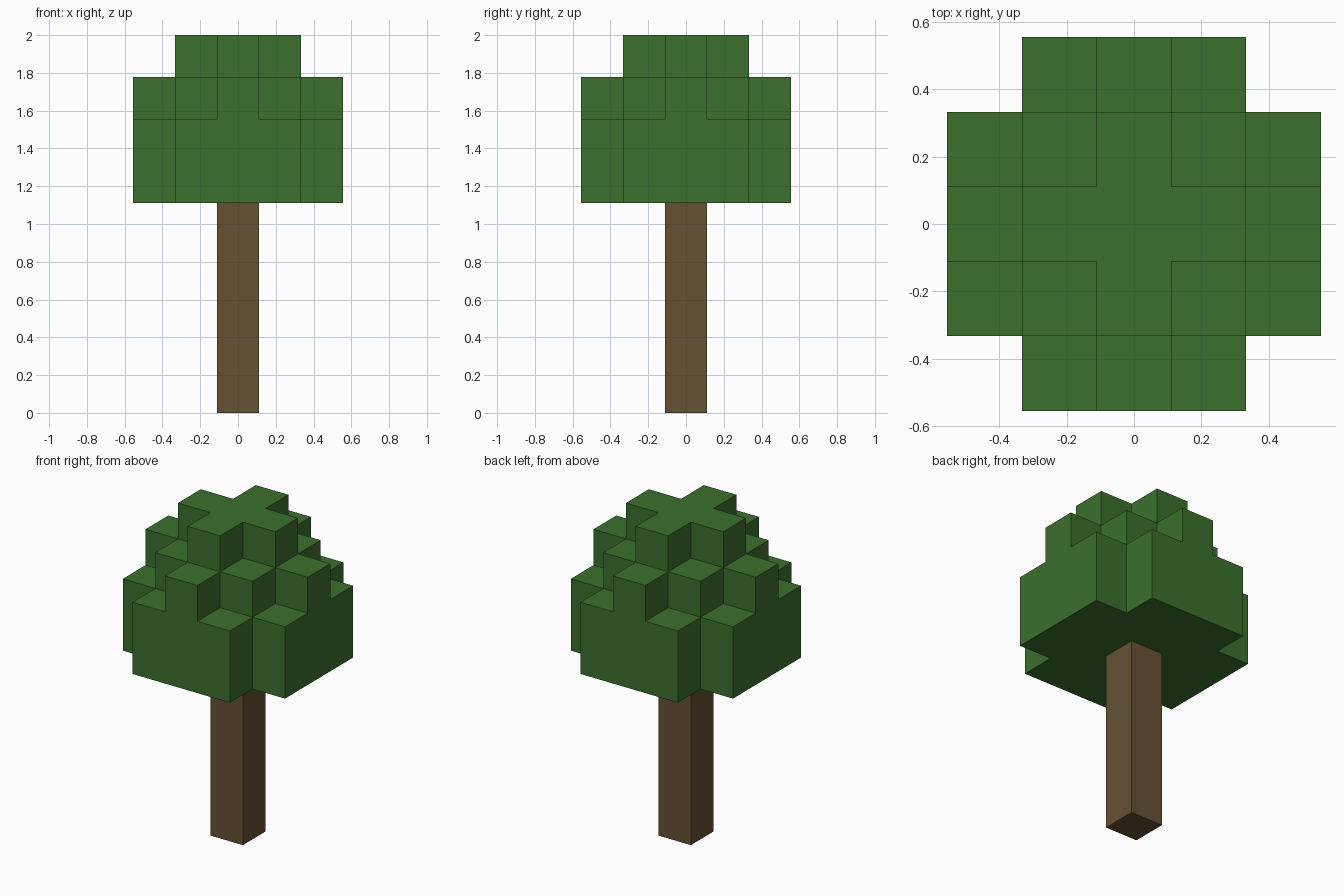
import bpy, bmesh, math
from mathutils import Vector

cube = bpy.data.objects.get("Cube")
if cube:
    bpy.data.objects.remove(cube, do_unlink=True)

UNIT = 2 / 9          # edge length of one block
TRUNK_BLOCKS = 5


def make_material(name, rgb):
    mat = bpy.data.materials.new(name)
    mat.use_nodes = True
    color = (*rgb, 1)
    mat.diffuse_color = color
    mat.node_tree.nodes["Principled BSDF"].inputs["Base Color"].default_value = color
    return mat


def block_shell(name, cells, mat):
    """Build only the outer skin of a set of unit blocks, merged into flat faces."""
    bm = bmesh.new()
    for cell in cells:
        for axis in range(3):
            for side in (-1, 1):
                step = [0, 0, 0]
                step[axis] = side
                if tuple(c + s for c, s in zip(cell, step)) in cells:
                    continue
                ring = []
                for a, b in ((-1, -1), (1, -1), (1, 1), (-1, 1)):
                    corner = Vector(cell)
                    corner.z += 0.5
                    corner[axis] += side / 2
                    corner[(axis + 1) % 3] += a / 2
                    corner[(axis + 2) % 3] += b / 2
                    ring.append(bm.verts.new(corner * UNIT))
                bm.faces.new(ring if side > 0 else ring[::-1])
    bmesh.ops.remove_doubles(bm, verts=bm.verts[:], dist=0.001)
    bmesh.ops.dissolve_limit(bm, angle_limit=math.radians(1),
                             verts=bm.verts[:], edges=bm.edges[:])
    mesh = bpy.data.meshes.new(name)
    bm.to_mesh(mesh)
    bm.free()
    mesh.materials.append(mat)
    obj = bpy.data.objects.new(name, mesh)
    bpy.context.collection.objects.link(obj)
    return obj


def layer(level, keep):
    """Blocks of one foliage layer, chosen by distance from the trunk axis."""
    span = range(-2, 3)
    return {(x, y, level) for x in span for y in span if keep(abs(x), abs(y))}


bark = make_material("bark_brown", (0.130, 0.082, 0.032))
leaf = make_material("leaf_green", (0.045, 0.162, 0.026))

# Trunk: a single square column
block_shell("trunk", {(0, 0, z) for z in range(TRUNK_BLOCKS)}, bark)

# Foliage: two wide layers with cut corners, a stepped layer, and a cross on top
base = TRUNK_BLOCKS
foliage = (layer(base, lambda x, y: x + y < 4)
           | layer(base + 1, lambda x, y: x + y < 4)
           | layer(base + 2, lambda x, y: x + y < 3)
           | layer(base + 3, lambda x, y: x + y < 2))
block_shell("foliage", foliage, leaf)
